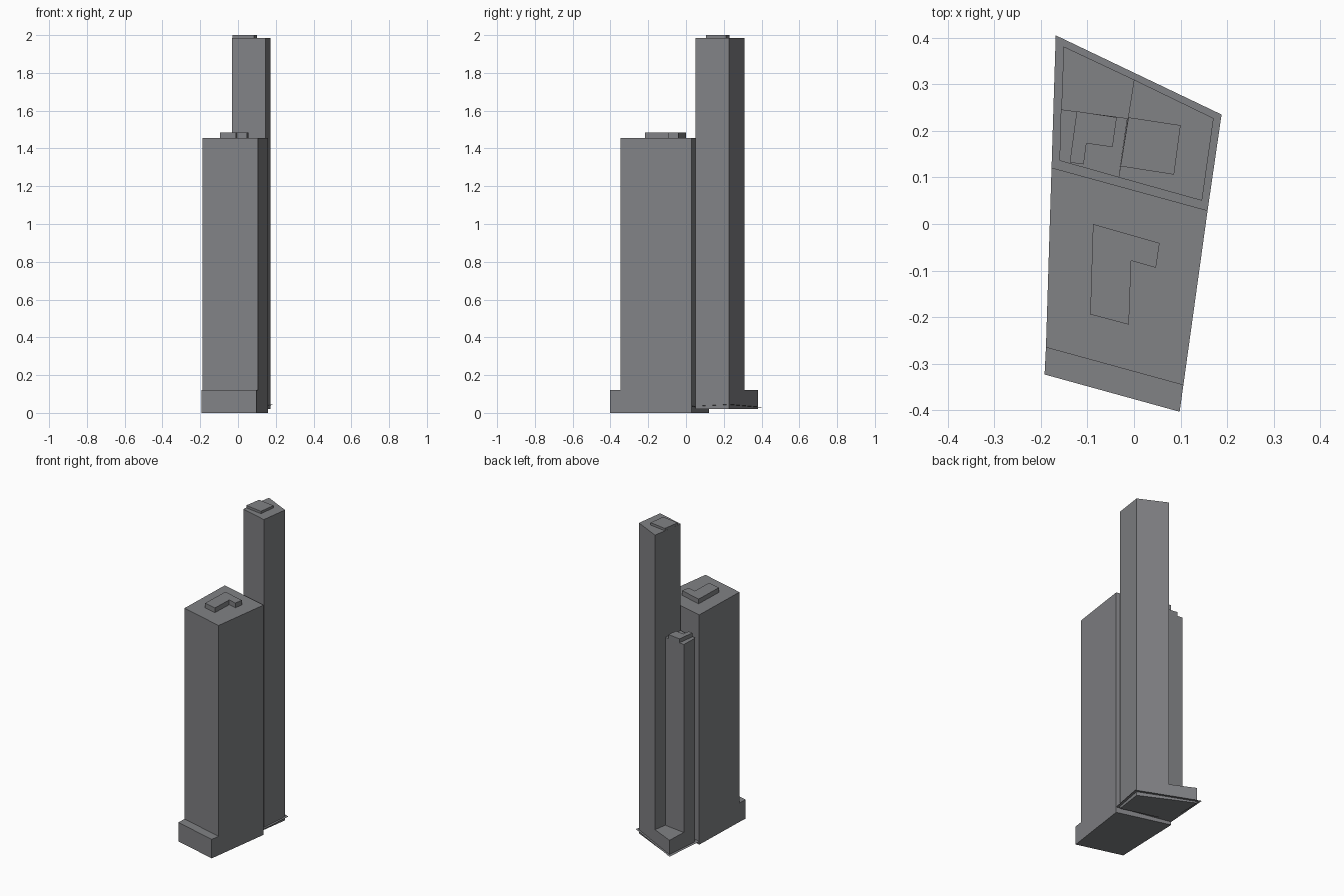
import bpy, bmesh

if "Cube" in bpy.data.objects:
    bpy.data.objects.remove(bpy.data.objects["Cube"])

grey = bpy.data.materials.new("concrete_grey")
grey.diffuse_color = (0.22, 0.223, 0.235, 1)
grey.use_nodes = True
grey.node_tree.nodes["Principled BSDF"].inputs["Base Color"].default_value = grey.diffuse_color


def add(name, bm):
    mesh = bpy.data.meshes.new(name)
    bmesh.ops.recalc_face_normals(bm, faces=bm.faces)
    bm.to_mesh(mesh)
    bm.free()
    mesh.materials.append(grey)
    bpy.context.collection.objects.link(bpy.data.objects.new(name, mesh))


def prism(name, outline, z0, z1):
    """Extrude a plan outline from z0 to z1."""
    bm = bmesh.new()
    low = [bm.verts.new((x, y, z0)) for x, y in outline]
    high = [bm.verts.new((x, y, z1)) for x, y in outline]
    bm.faces.new(low[::-1])
    bm.faces.new(high)
    n = len(outline)
    for i in range(n):
        j = (i + 1) % n
        bm.faces.new((low[i], low[j], high[j], high[i]))
    add(name, bm)


# Front block: low step, main tower and L-shaped roof housing
fl, fr = (-0.189, -0.265), (0.106, -0.346)
bl, br = (-0.177, 0.121), (0.158, 0.029)
prism("front_step", [(-0.192, -0.323), (0.098, -0.403), fr, fl], 0, 0.12)
prism("front_tower", [fl, fr, br, bl], 0, 1.455)
prism("front_roof_housing", [(-0.088, 0), (0.055, -0.041), (0.047, -0.094),
      (-0.006, -0.079), (-0.011, -0.216), (-0.094, -0.194)], 1.455, 1.485)

# Tall rear tower
a, b = (0, 0.31), (-0.033, 0.1)
prism("tall_tower", [a, b, (0.146, 0.05), (0.171, 0.227)], 0.02, 1.985)
prism("tall_roof_housing", [(-0.012, 0.229), (-0.029, 0.124),
      (0.086, 0.106), (0.1, 0.212)], 1.985, 2.0)

# Low rear podium and the slim tower standing on it
c = (-0.16, 0.136)
prism("rear_podium", [a, (-0.151, 0.381), c, b], 0.02, 0.12)
prism("slim_tower", [(-0.157, 0.246), c, b, (-0.014, 0.227)], 0.12, 1.31)
prism("slim_roof_housing", [(-0.123, 0.242), (-0.037, 0.229), (-0.046, 0.165),
      (-0.102, 0.173), (-0.108, 0.128), (-0.138, 0.132)], 1.31, 1.335)

# Thin sloping ground sheet around the rear buildings
bm = bmesh.new()
v = [bm.verts.new(p) for p in ((*bl, 0.02), (*br, 0.035),
     (0.188, 0.235, 0.045), (-0.168, 0.405, 0.03))]
bm.faces.new((v[0], v[1], v[2]))
bm.faces.new((v[0], v[2], v[3]))
add("ground_sheet", bm)
